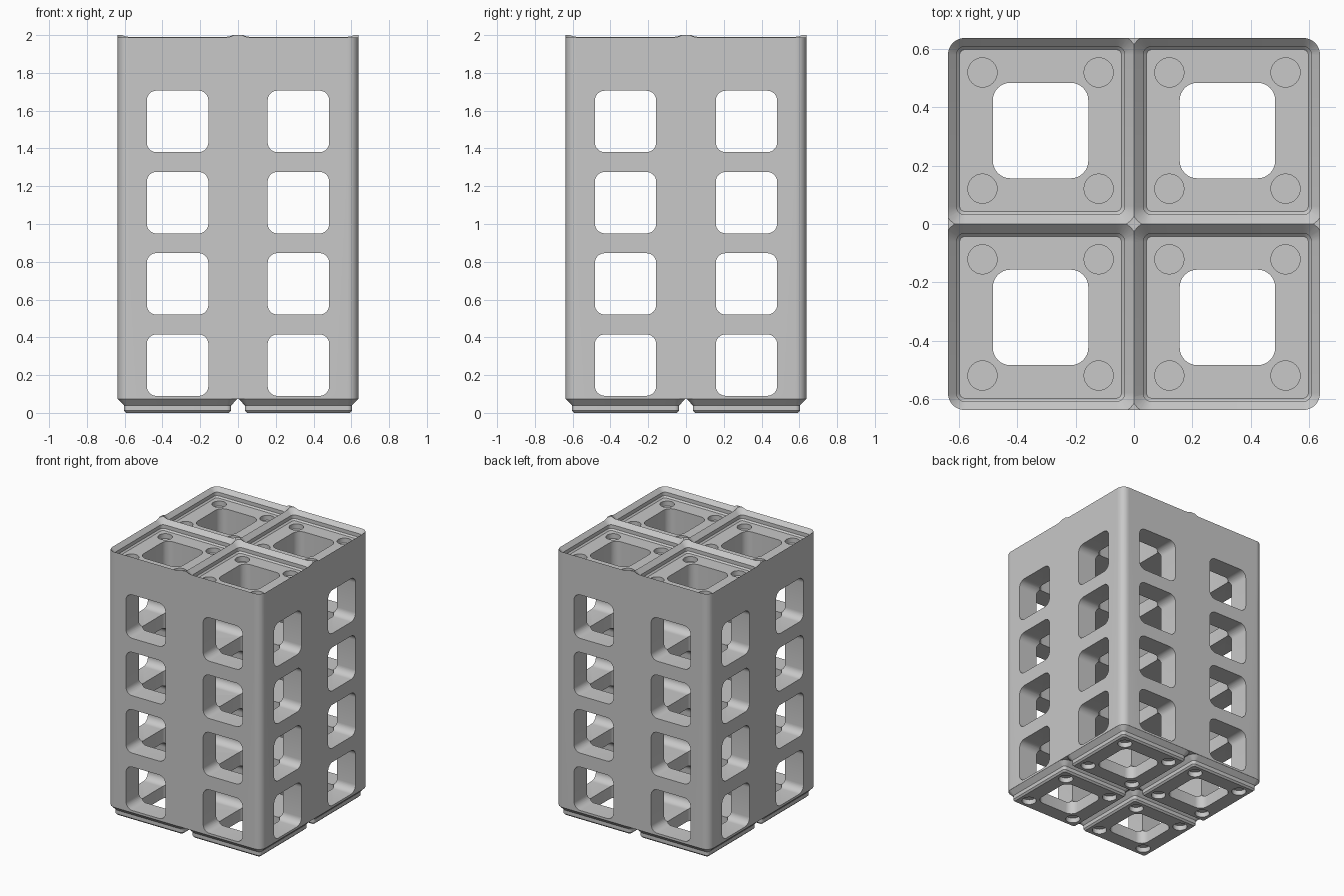
import bpy, bmesh, math
from mathutils import Matrix, Vector

cube = bpy.data.objects.get("Cube")
if cube:
    bpy.data.objects.remove(cube, do_unlink=True)

CELL = 0.32      # offset of each cell centre from the middle
SIDES = (-CELL, CELL)
CELLS = [(x, y) for x in SIDES for y in SIDES]

gray = bpy.data.materials.new("light gray")
gray.use_nodes = True
colour = (0.58, 0.58, 0.58, 1)
gray.diffuse_color = colour
gray.node_tree.nodes["Principled BSDF"].inputs["Base Color"].default_value = colour


def outline(half, radius, steps=8):
    """Rounded square, counter-clockwise."""
    points = []
    for quarter in range(4):
        turn = quarter * math.pi / 2
        centre = Matrix.Rotation(turn, 2) @ Vector((half - radius, half - radius))
        for i in range(steps + 1):
            a = turn + i / steps * math.pi / 2
            points.append(centre + radius * Vector((math.cos(a), math.sin(a))))
    return points


def loft(bm, rings, matrix):
    """Closed solid through rings of (height, half width, corner radius)."""
    loops = [[bm.verts.new(matrix @ Vector((p.x, p.y, z))) for p in outline(h, r)]
             for z, h, r in rings]
    for low, high in zip(loops, loops[1:]):
        for i in range(len(low)):
            j = (i + 1) % len(low)
            bm.faces.new((low[i], low[j], high[j], high[i]))
    bm.faces.new(loops[0][::-1])
    bm.faces.new(loops[-1])


def solid(name, rings, matrices):
    bm = bmesh.new()
    for matrix in matrices:
        loft(bm, rings, matrix)
    bmesh.ops.recalc_face_normals(bm, faces=bm.faces)
    mesh = bpy.data.meshes.new(name)
    bm.to_mesh(mesh)
    bm.free()
    mesh.materials.append(gray)
    obj = bpy.data.objects.new(name, mesh)
    bpy.context.collection.objects.link(obj)
    return obj


def combine(target, other, operation):
    mod = target.modifiers.new(operation, "BOOLEAN")
    mod.operation, mod.solver, mod.object = operation, "EXACT", other
    bpy.context.view_layer.objects.active = target
    bpy.ops.object.modifier_apply(modifier=mod.name)
    bpy.data.objects.remove(other, do_unlink=True)


def at(x, y, z=0):
    return Matrix.Translation((x, y, z))


# Main block
block = solid("perforated_block", [(0.073, 0.637, 0.057), (2.0, 0.637, 0.057)], [at(0, 0)])

# Four stepped feet
foot = [(0, 0.272, 0.012), (0.012, 0.284, 0.024), (0.04, 0.284, 0.024),
        (0.073, 0.3165, 0.057), (0.082, 0.3, 0.05)]
combine(block, solid("feet", foot, [at(x, y) for x, y in CELLS]), "UNION")

# Stacking pockets in the top
pocket = [(1.921, 0.277, 0.018), (1.932, 0.288, 0.029), (1.959, 0.288, 0.029),
          (2.01, 0.339, 0.08)]
for x, y in CELLS:
    combine(block, solid("pocket_cutter", pocket, [at(x, y)]), "DIFFERENCE")

# Round magnet recesses above and below
magnet = [(-0.037, 0.05, 0.0499), (0.037, 0.05, 0.0499)]
spots = [at(x + dx, y + dy, z) for x, y in CELLS for z in (0, 1.921)
         for dx in (-0.199, 0.199) for dy in (-0.199, 0.199)]
combine(block, solid("magnet_cutter", magnet, spots), "DIFFERENCE")

# Vertical shafts
shaft = [(-0.1, 0.1635, 0.06), (2.1, 0.1635, 0.06)]
combine(block, solid("shaft_cutter", shaft, [at(x, y) for x, y in CELLS]), "DIFFERENCE")

# Window tunnels running through in both directions
heights = [0.253 + 0.43 * i for i in range(4)]
for axis, half in (("X", 0.163), ("Y", 0.1625)):
    tunnel = [(-0.8, half, 0.052), (0.8, half, 0.052)]
    turn = Matrix.Rotation(math.pi / 2, 4, axis)
    spots = [(at(s, 0, z) if axis == "X" else at(0, s, z)) @ turn
             for s in SIDES for z in heights]
    combine(block, solid("window_cutter", tunnel, spots), "DIFFERENCE")

# Soft rounded corners with crisp edges
bpy.ops.object.select_all(action="DESELECT")
block.select_set(True)
bpy.context.view_layer.objects.active = block
bpy.ops.object.shade_smooth_by_angle(angle=math.radians(30))
